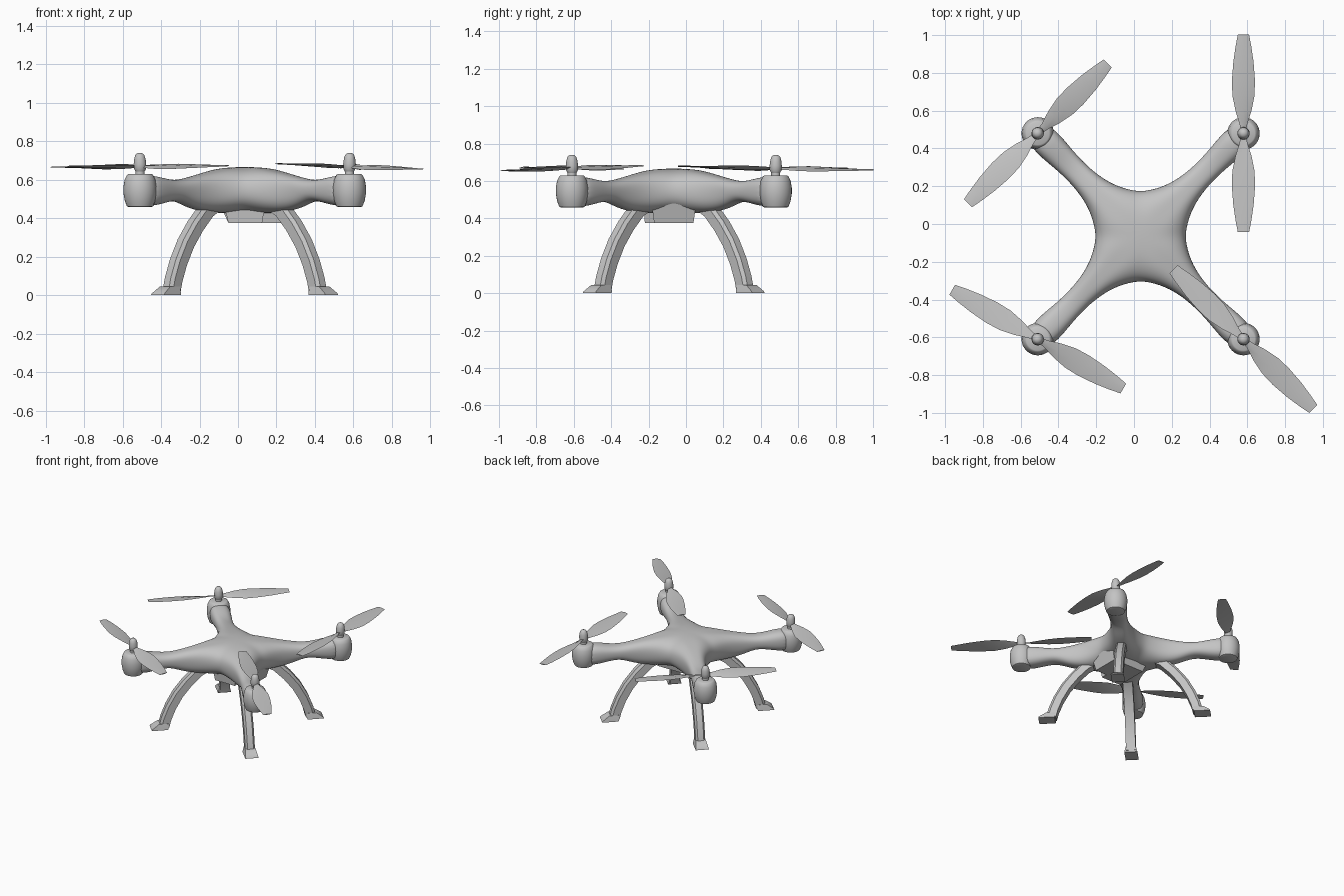
import bpy, bmesh, math
from mathutils import Matrix, Vector

if "Cube" in bpy.data.objects:
    bpy.data.objects.remove(bpy.data.objects["Cube"])

CENTRE = Vector((0.035, -0.065, 0))
REACH = 0.77                       # hub distance from the centre, along a diagonal
DIAGONALS = {"back_left": 45, "back_right": 135, "front_right": 225, "front_left": 315}

grey = bpy.data.materials.new("light_grey")
grey.use_nodes = True
grey.diffuse_color = (0.55, 0.55, 0.55, 1)
grey.node_tree.nodes["Principled BSDF"].inputs["Base Color"].default_value = (0.55, 0.55, 0.55, 1)


def finish(name, bm, matrix=None, subdivide=0, angle=40):
    bmesh.ops.remove_doubles(bm, verts=bm.verts, dist=0.0005)
    bmesh.ops.recalc_face_normals(bm, faces=bm.faces)
    mesh = bpy.data.meshes.new(name)
    bm.to_mesh(mesh)
    bm.free()
    mesh.materials.append(grey)
    ob = bpy.data.objects.new(name, mesh)
    bpy.context.collection.objects.link(ob)
    if matrix:
        ob.matrix_world = matrix
    if subdivide:
        mod = ob.modifiers.new("smooth", "SUBSURF")
        mod.levels = mod.render_levels = subdivide
    bpy.ops.object.select_all(action="DESELECT")
    ob.select_set(True)
    bpy.context.view_layer.objects.active = ob
    bpy.ops.object.shade_smooth_by_angle(angle=math.radians(angle))
    return ob


def loft(bm, rings, cap_start=True, cap_end=True):
    rows = [[bm.verts.new(p) for p in ring] for ring in rings]
    for a, b in zip(rows, rows[1:]):
        for i in range(len(a)):
            j = (i + 1) % len(a)
            bm.faces.new((a[i], a[j], b[j], b[i]))
    if cap_start:
        bm.faces.new(rows[0])
    if cap_end:
        bm.faces.new(rows[-1])


def lathe(bm, profile, sides=32):
    turn = [i * math.tau / sides for i in range(sides)]
    loft(bm, [[(r * math.cos(a), r * math.sin(a), z) for a in turn] for r, z in profile])


def spin(degrees):
    return Matrix.Rotation(math.radians(degrees), 4, "Z")


# Body: four arms flowing out of one shell
# (spine distance, rim distance, half width, top, bottom)
STATIONS = [
    (0, 0.17, 0.17, 0.668, 0.425), (0.10, 0.21, 0.138, 0.665, 0.425),
    (0.21, 0.27, 0.104, 0.65, 0.427), (0.31, 0.34, 0.080, 0.632, 0.435),
    (0.41, 0.42, 0.067, 0.612, 0.455), (0.50, 0.50, 0.064, 0.598, 0.492),
    (0.58, 0.58, 0.068, 0.603, 0.485), (0.67, 0.67, 0.078, 0.622, 0.463),
    (0.77, 0.77, 0.076, 0.626, 0.462)]
MID = 0.545


def arm_ring(spine, rim, width, top, bottom, count=20):
    ring = []
    for i in range(count):
        a = i * math.tau / count
        c, s = math.cos(a), math.sin(a)
        u = math.copysign(abs(c) ** 0.8, c)
        v = abs(s) ** 0.8
        z = MID + v * (top - MID if s > 0 else bottom - MID)
        ring.append(Vector((spine + (rim - spine) * abs(u), width * u, z)))
    return ring


bm = bmesh.new()
for angle in DIAGONALS.values():
    turn = Matrix.Translation(CENTRE) @ spin(angle)
    loft(bm, [[turn @ p for p in arm_ring(*st)] for st in STATIONS], cap_start=False)
finish("body_shell", bm, subdivide=2, angle=60)


# Belly compartment and its front lip, both tapering downwards
def tapered_box(name, top, bottom):
    bm = bmesh.new()
    loft(bm, [[(x0, y0, z), (x1, y0, z), (x1, y1, z), (x0, y1, z)]
              for x0, x1, y0, y1, z in (top, bottom)])
    finish(name, bm, angle=20)


tapered_box("belly_compartment", (-0.13, 0.272, -0.195, 0.065, 0.555),
            (-0.05, 0.225, -0.17, 0.04, 0.375))
tapered_box("belly_front_lip", (-0.07, 0.14, -0.225, -0.15, 0.46),
            (-0.05, 0.125, -0.22, -0.15, 0.375))

# Leg path in the diagonal plane: (distance, height)
LEG = [(0.20, 0.49), (0.29, 0.44), (0.37, 0.36), (0.44, 0.27),
       (0.495, 0.17), (0.53, 0.08), (0.545, 0.02)]


def leg(name, matrix):
    bm = bmesh.new()
    rings = []
    for i, (s, z) in enumerate(LEG):
        a, b = LEG[max(i - 1, 0)], LEG[min(i + 1, len(LEG) - 1)]
        n = Vector((a[1] - b[1], b[0] - a[0])).normalized() * 0.037
        rings.append([(s + n.x * k, w, z + n.y * k) for k, w in
                      ((1, 0.022), (0.5, 0.036), (-1, 0.036),
                       (-1, -0.036), (0.5, -0.036), (1, -0.022))])
    loft(bm, rings)
    # flared foot
    loft(bm, [[(x0, -w, z), (x1, -w, z), (x1, w, z), (x0, w, z)]
              for x0, x1, w, z in ((0.515, 0.585, 0.038, 0.045),
                                   (0.515, 0.635, 0.047, 0.01), (0.52, 0.64, 0.049, 0))])
    finish(name, bm, matrix, angle=35)


# Motor pod with a small collar
def pod(name, matrix):
    bm = bmesh.new()
    lathe(bm, [(0.058, 0.458), (0.068, 0.462), (0.079, 0.49), (0.086, 0.53),
               (0.086, 0.565), (0.080, 0.60), (0.068, 0.625), (0.060, 0.63)])
    lathe(bm, [(0.024, 0.62), (0.024, 0.65)], 20)
    finish(name, bm, matrix)


# Propeller: bullet hub and two twisted blades
BLADE = [(0.0, 0.014, 24), (0.05, 0.022, 20), (0.12, 0.044, 15), (0.20, 0.060, 12),
         (0.28, 0.062, 9), (0.38, 0.054, 7), (0.46, 0.042, 5), (0.523, 0.030, 4)]


def propeller(name, matrix, angle):
    bm = bmesh.new()
    lathe(bm, [(0.024, -0.025), (0.032, -0.01), (0.033, 0.015), (0.030, 0.04),
               (0.024, 0.06), (0.015, 0.069), (0.004, 0.072)], 20)
    for half in (0, 180):
        turn = spin(angle + half)
        rings = []
        for r, w, pitch in BLADE:
            tilt = Matrix.Rotation(math.radians(pitch), 4, "X")
            rings.append([turn @ (Vector((r, 0, 0)) + tilt @ Vector((0, y * w, z)))
                          for y, z in ((-1, 0), (0, 0.005), (1, 0), (0, -0.002))])
        loft(bm, rings)
    finish(name, bm, matrix, angle=35)


BLADE_ANGLES = {"back_left": 90, "back_right": 45, "front_right": -30, "front_left": -45}
for side, angle in DIAGONALS.items():
    frame = Matrix.Translation(CENTRE) @ spin(angle)
    leg(side + "_leg", frame)
    pod(side + "_motor_pod", frame @ Matrix.Translation((REACH, 0, 0)))
    lean = Matrix.Rotation(math.radians(1.5), 4, "Y")
    hub = frame @ Matrix.Translation((REACH, 0, 0.668)) @ lean
    propeller(side + "_propeller", hub, BLADE_ANGLES[side] - angle)
